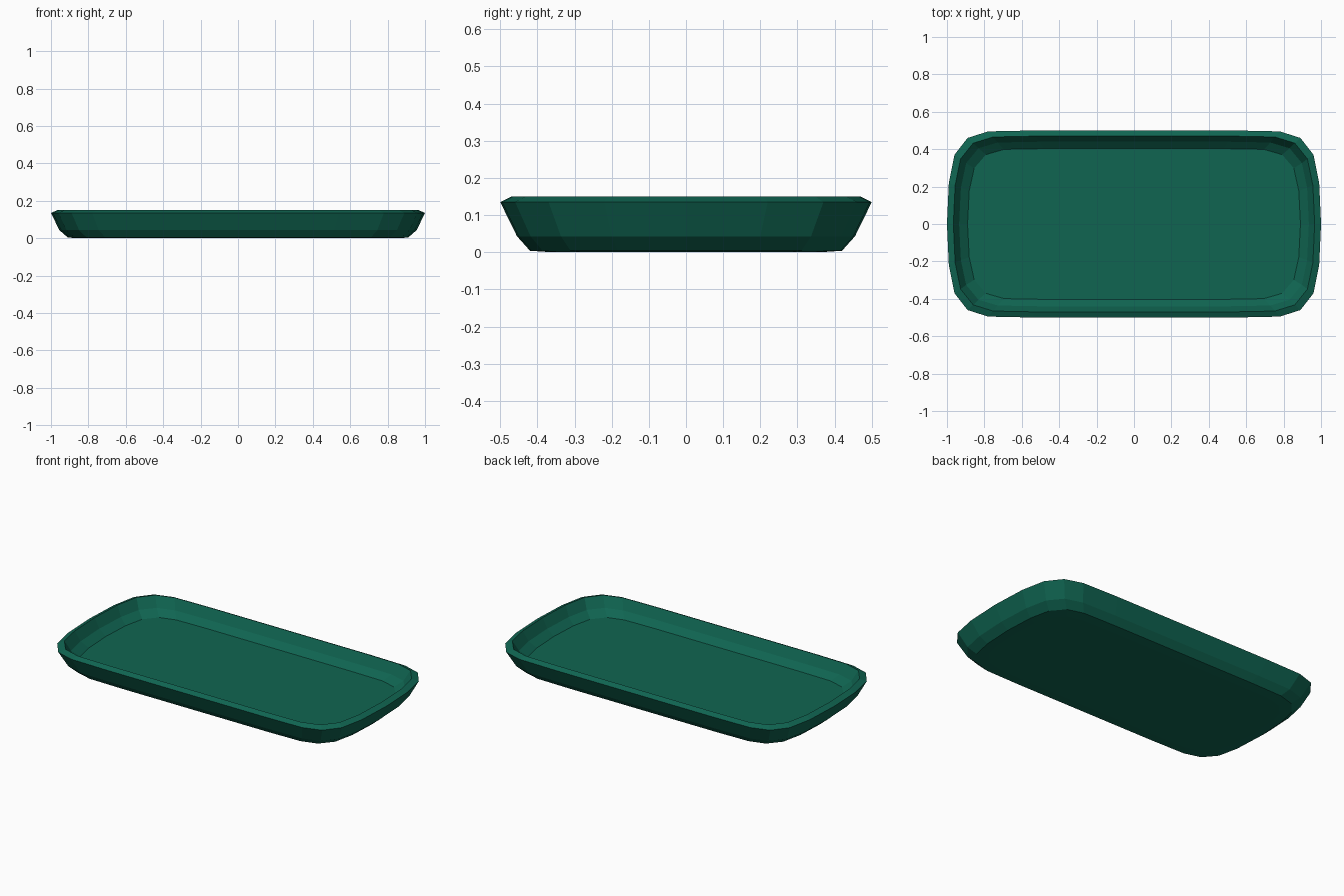
import bpy, bmesh

if "Cube" in bpy.data.objects:
    bpy.data.objects.remove(bpy.data.objects["Cube"])

# Quarter outline of the rim, mirrored into a full closed loop
quarter = [(1.0, 0.0), (0.99, 0.22), (0.96, 0.37), (0.89, 0.46), (0.78, 0.495), (0.54, 0.5), (0.0, 0.5)]
outline = list(quarter)
outline += [(-x, y) for x, y in reversed(quarter[:-1])]
outline += [(x, -y) for x, y in outline[-2:0:-1]]

# Section levels (half length, half width, height): base, outer wall, lip, inner wall, floor
levels = [
    (0.86, 0.36, 0.0),
    (0.91, 0.42, 0.004),
    (0.955, 0.455, 0.043),
    (1.0, 0.5, 0.135),
    (0.966, 0.47, 0.15),
    (0.935, 0.44, 0.09),
    (0.89, 0.403, 0.055),
]

bm = bmesh.new()
rings = [[bm.verts.new((x * a, y * b * 2, z)) for x, y in outline] for a, b, z in levels]
n = len(outline)
for lo, hi in zip(rings, rings[1:]):
    for i in range(n):
        j = (i + 1) % n
        bm.faces.new((lo[i], lo[j], hi[j], hi[i]))
bm.faces.new(list(reversed(rings[0])))
bm.faces.new(rings[-1])
bmesh.ops.recalc_face_normals(bm, faces=bm.faces)

mesh = bpy.data.meshes.new("serving_tray")
bm.to_mesh(mesh)
bm.free()
tray = bpy.data.objects.new("serving_tray", mesh)
bpy.context.collection.objects.link(tray)

# Single dark green
green = bpy.data.materials.new("dark_green")
green.diffuse_color = (0.005, 0.13, 0.083, 1)
green.use_nodes = True
green.node_tree.nodes["Principled BSDF"].inputs["Base Color"].default_value = green.diffuse_color
mesh.materials.append(green)
